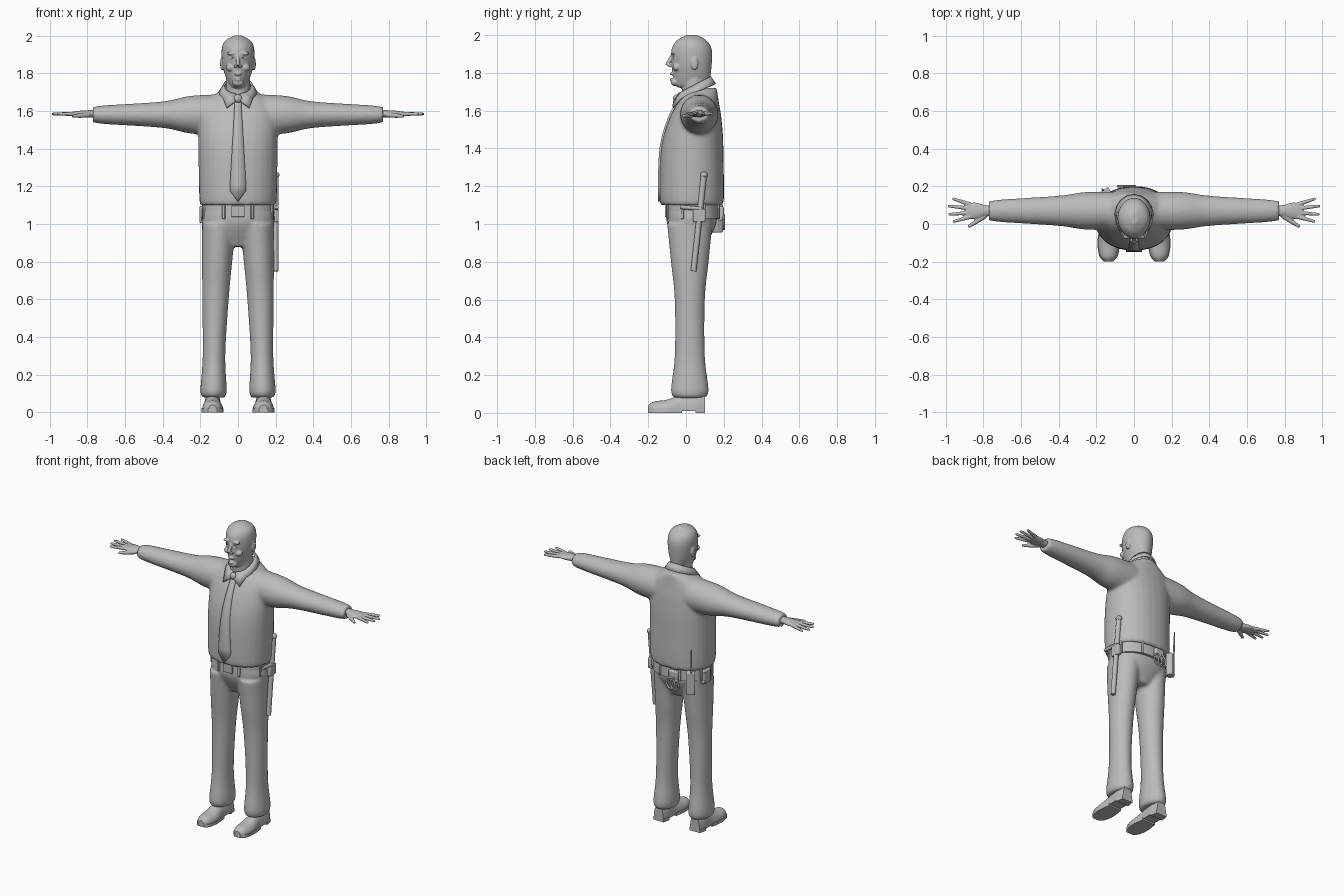
import bpy, bmesh
from math import sin, cos, pi, tau, copysign
from mathutils import Vector, Matrix
from mathutils.geometry import interpolate_bezier

default_cube = bpy.data.objects.get("Cube")
if default_cube:
    bpy.data.objects.remove(default_cube)

grey = bpy.data.materials.new("plain grey")
grey.use_nodes = True
grey.diffuse_color = (.5, .5, .5, 1)
grey.node_tree.nodes["Principled BSDF"].inputs["Base Color"].default_value = grey.diffuse_color


def smooth_rows(rows):
    """Curve through a short list of (position, radius, radius)."""
    rows = [Vector(row) for row in rows]
    padded = [rows[0], *rows, rows[-1]]
    result = [rows[0]]
    for before, start, end, after in zip(padded, rows, rows[1:], padded[3:] + [rows[-1]]):
        handle_a = start + (end - before) / 6
        handle_b = end - (after - start) / 6
        result += interpolate_bezier(start, handle_a, handle_b, end, 6)[1:]
    return result


def loft(bm, rows, path, axis="z", side=1, power=2, taper=0, low=0, high=2, count=32):
    """Skin rounded rings along an axis; path gives the centre of each ring."""
    rings = []
    for place, wide, deep in smooth_rows(rows):
        centre_u, centre_v = path(place)
        ring = []
        for step in range(count):
            angle = tau * step / count
            u, v = (copysign(abs(f) ** (2 / power), f) for f in (cos(angle), sin(angle)))
            u *= 1 - taper * max(0, -v) ** 2
            u, v = centre_u + wide * u, centre_v + deep * v
            x, y, z = {"z": (u, v, place), "x": (place, u, v), "y": (u, place, v)}[axis]
            ring.append(bm.verts.new((side * x, y, max(low, min(high, z)))))
        rings.append(ring)
    for ring, following in zip(rings, rings[1:]):
        for a in range(count):
            b = (a + 1) % count
            bm.faces.new((ring[a], ring[b], following[b], following[a]))
    bm.faces.new(rings[0])
    bm.faces.new(rings[-1])


def ball(bm, centre, radii):
    matrix = Matrix.Translation(centre) @ Matrix.Diagonal((*radii, 1))
    bmesh.ops.create_uvsphere(bm, u_segments=20, v_segments=12, radius=1, matrix=matrix)


def tube(bm, start, end, radius, end_radius):
    start, end = Vector(start), Vector(end)
    turn = (end - start).to_track_quat("Z", "Y").to_matrix().to_4x4()
    bmesh.ops.create_cone(bm, cap_ends=True, segments=14, radius1=radius, radius2=end_radius,
                          depth=(end - start).length, matrix=Matrix.Translation((start + end) / 2) @ turn)


def box(bm, centre, size, turn=0):
    matrix = Matrix.Translation(centre) @ Matrix.Rotation(turn, 4, "Z") @ Matrix.Diagonal((*size, 1))
    bmesh.ops.create_cube(bm, size=1, matrix=matrix)


def ribbon(bm, first_edge, second_edge):
    first, second = ([bm.verts.new(point) for point in edge] for edge in (first_edge, second_edge))
    for a in range(len(first) - 1):
        bm.faces.new((first[a], first[a + 1], second[a + 1], second[a]))


def finish(name, bm, voxel=0, mirror=False, wrap=None, thick=0, bevel=0):
    """Turn the mesh under construction into a finished object."""
    bmesh.ops.recalc_face_normals(bm, faces=bm.faces)
    mesh = bpy.data.meshes.new(name)
    bm.to_mesh(mesh)
    bm.free()
    mesh.materials.append(grey)
    mesh.shade_smooth()
    mesh.set_sharp_from_angle(angle=.7)
    part = bpy.data.objects.new(name, mesh)
    bpy.context.collection.objects.link(part)
    if mirror:
        part.modifiers.new("mirror", "MIRROR")
    if wrap:
        press = part.modifiers.new("press on", "SHRINKWRAP")
        press.target, press.wrap_method, press.use_project_y = wrap, "PROJECT", True
    if thick:
        shell = part.modifiers.new("thickness", "SOLIDIFY")
        shell.thickness, shell.offset = thick, 0
    if bevel:
        edge = part.modifiers.new("bevel", "BEVEL")
        edge.width, edge.segments = bevel, 2
    if voxel:
        merge = part.modifiers.new("merge", "REMESH")
        merge.mode, merge.voxel_size, merge.use_smooth_shade = "VOXEL", voxel, True
        part.modifiers.new("soften", "SMOOTH").iterations = 4
    return part


# Shirt: torso and both sleeves merged
bm = bmesh.new()
loft(bm, [(1.1, .19, .15), (1.13, .205, .17), (1.4, .21, .165), (1.55, .21, .14),
          (1.64, .19, .11), (1.72, .07, .08)],
     lambda z: (0, .03 + .3 * max(0, z - 1.3) ** 2), power=2.2)
for side in (1, -1):
    loft(bm, [(.05, .1, .11), (.25, .1, .1), (.4, .08, .07), (.7, .06, .05), (.77, .05, .04)],
         lambda x: (.07, 1.58), "x", side)
shirt = finish("shirt", bm, voxel=.01)

# Trousers: hips and both legs merged
bm = bmesh.new()
loft(bm, [(1.1, .18, .13), (1, .19, .13), (.88, .09, .07)], lambda z: (0, .03), power=2.2)
for side in (1, -1):
    loft(bm, [(1, .09, .12), (.8, .08, .1), (.6, .07, .08), (.3, .06, .08), (.12, .07, .1), (.08, .06, .08)],
         lambda z: (.13 - .03 * z * z, .02), side=side)
finish("trousers", bm, voxel=.01)

# Head, neck, ears and face
bm = bmesh.new()
tube(bm, (0, .05, 1.6), (0, .04, 1.77), .065, .065)
loft(bm, [(1.72, .03, .06), (1.74, .05, .09), (1.83, .08, .105), (1.92, .087, .107),
          (1.97, .07, .08), (2, .02, .03)], lambda z: (0, .03), taper=.14)
tube(bm, (0, -.07, 1.9), (0, -.1, 1.84), .008, .012)
ball(bm, (0, -.06, 1.75), (.03, .02, .02))
for lip in (1.765, 1.796):
    ball(bm, (0, -.074, lip), (.02, .012, .008))
for side in (1, -1):
    ball(bm, (side * .012, -.086, 1.837), (.01, .01, .008))
    ball(bm, (side * .03, -.068, 1.905), (.03, .012, .01))
    ball(bm, (side * .04, -.05, 1.83), (.025, .02, .02))
    ball(bm, (side * .086, .045, 1.85), (.009, .02, .035))
head = finish("head", bm, voxel=.004)

# Mouth and eye sockets cut from the head
bm = bmesh.new()
ball(bm, (0, -.09, 1.78), (.017, .02, .007))
for side in (1, -1):
    ball(bm, (side * .032, -.085, 1.88), (.017, .02, .01))
cutter = finish("face_cutter", bm)
cutter.hide_render = True
sockets = head.modifiers.new("sockets", "BOOLEAN")
sockets.operation, sockets.object = "DIFFERENCE", cutter
depsgraph = bpy.context.evaluated_depsgraph_get()
carved = bpy.data.meshes.new_from_object(head.evaluated_get(depsgraph))
head.modifiers.clear()
head.data = carved
bpy.data.objects.remove(cutter)

bm = bmesh.new()
ball(bm, (.032, -.055, 1.88), (.014, .014, .012))
finish("eyes", bm, mirror=True)

# Hands: wrist and palm, four fanned fingers and a thumb
bm = bmesh.new()
level = 1.584
loft(bm, [(.74, .03, .02), (.79, .03, .02), (.84, .044, .017), (.89, .04, .01)],
     lambda x: (.07, level), "x")
for finger in range(4):
    root = Vector((.87, .038 + .022 * finger, level))
    fan = .2 * (finger - 1.4)
    length = .12 - .02 * abs(finger - 1.6)
    tip = root + length * Vector((cos(fan), sin(fan), 0))
    tube(bm, root, tip, .012, .008)
    ball(bm, tip, (.008, .008, .008))
knuckle, thumb_tip = (.84, .01, 1.575), (.88, -.015, 1.572)
tube(bm, (.79, .045, 1.58), knuckle, .015, .012)
tube(bm, knuckle, thumb_tip, .012, .008)
ball(bm, knuckle, (.012, .012, .012))
finish("hands", bm, voxel=.004, mirror=True)

# Shoes, with the soles and heels following the same outline
shoe = [(-.2, .02, .02), (-.17, .045, .04), (-.1, .055, .05), (-.02, .045, .08), (.05, .045, .1), (.1, .035, .09)]
bm = bmesh.new()
loft(bm, shoe, lambda y: (.135, .02), "y", low=.01)
finish("shoe_uppers", bm, mirror=True)
bm = bmesh.new()
for outline in (shoe[:4], shoe[4:]):
    loft(bm, [(y, wide + .004, .06) for y, wide, deep in outline], lambda y: (.135, .01), "y", high=.02, power=3)
finish("shoe_soles", bm, mirror=True)

# Collar: folded strip around the neck, pulled to a point beside the knot
bm = bmesh.new()
fold, hem = [], []
for step in range(9):
    angle = .15 + (pi - .15) * step / 8
    point = step == 1
    flare = 1.2 if point else 1
    height = 1.735 - .045 * cos(angle)
    fold.append((.072 * sin(angle), .045 - .083 * cos(angle), height))
    hem.append((.1 * flare * sin(angle), .045 - .11 * flare * cos(angle), height - (.08 if point else .04)))
ribbon(bm, fold, hem)
finish("collar", bm, mirror=True, thick=.009)

# Necktie: widening strip pressed onto the chest, with a knot
bm = bmesh.new()
edges = [[], []]
for step in range(21):
    down = step / 20
    width = (.015 + .033 * down) * min(1, .04 + 9 * (1 - down))
    for edge, sign in zip(edges, (-1, 1)):
        edge.append((sign * width, -.4, 1.68 - .56 * down))
ribbon(bm, *edges)
finish("necktie", bm, wrap=shirt, thick=.02)
bm = bmesh.new()
ball(bm, (0, -.05, 1.665), (.022, .018, .022))
finish("tie_knot", bm)

# Belt, buckle and evenly spaced loops
bm = bmesh.new()
loft(bm, [(1.03, .192, .142), (1.105, .19, .14)], lambda z: (0, .038), power=2.2, count=48)
finish("belt", bm)
bm = bmesh.new()
box(bm, (0, -.105, 1.067), (.07, .014, .06))
for step in range(8):
    angle = tau * (step + .5) / 8
    box(bm, (.195 * sin(angle), .038 - .145 * cos(angle), 1.067), (.016, .016, .08), angle)
finish("buckle_and_loops", bm, bevel=.003)

# Baton with side grip, in its holder on the left hip
bm = bmesh.new()
grip = (.2, .095, 1.26)
tube(bm, grip, (.2, .04, .75), .016, .015)
ball(bm, grip, (.02, .02, .017))
tube(bm, (.205, -.03, 1.09), (.205, .085, 1.08), .011, .011)
finish("baton", bm)
bm = bmesh.new()
box(bm, (.2, .07, 1.045), (.03, .065, .07))
finish("baton_holder", bm, bevel=.006)

# Handcuffs and their pouch at the back
bm = bmesh.new()
box(bm, (-.04, .185, 1.055), (.065, .03, .075))
finish("cuff_pouch", bm, bevel=.007)
bm = bmesh.new()
for offset in (-.055, -.025):
    links = [(offset + .03 * cos(tau * step / 16), .2, 1.01 + .037 * sin(tau * step / 16)) for step in range(17)]
    for start, end in zip(links, links[1:]):
        tube(bm, start, end, .006, .006)
finish("handcuffs", bm)

# Radio with antenna on the right rear hip, small case on the right side
bm = bmesh.new()
box(bm, (-.15, .165, 1.03), (.055, .04, .15), .6)
box(bm, (-.19, .06, 1.05), (.03, .07, .09))
finish("radio_and_case", bm, bevel=.006)
bm = bmesh.new()
tube(bm, (-.165, .18, 1.1), (-.168, .185, 1.26), .006, .004)
finish("radio_antenna", bm)
